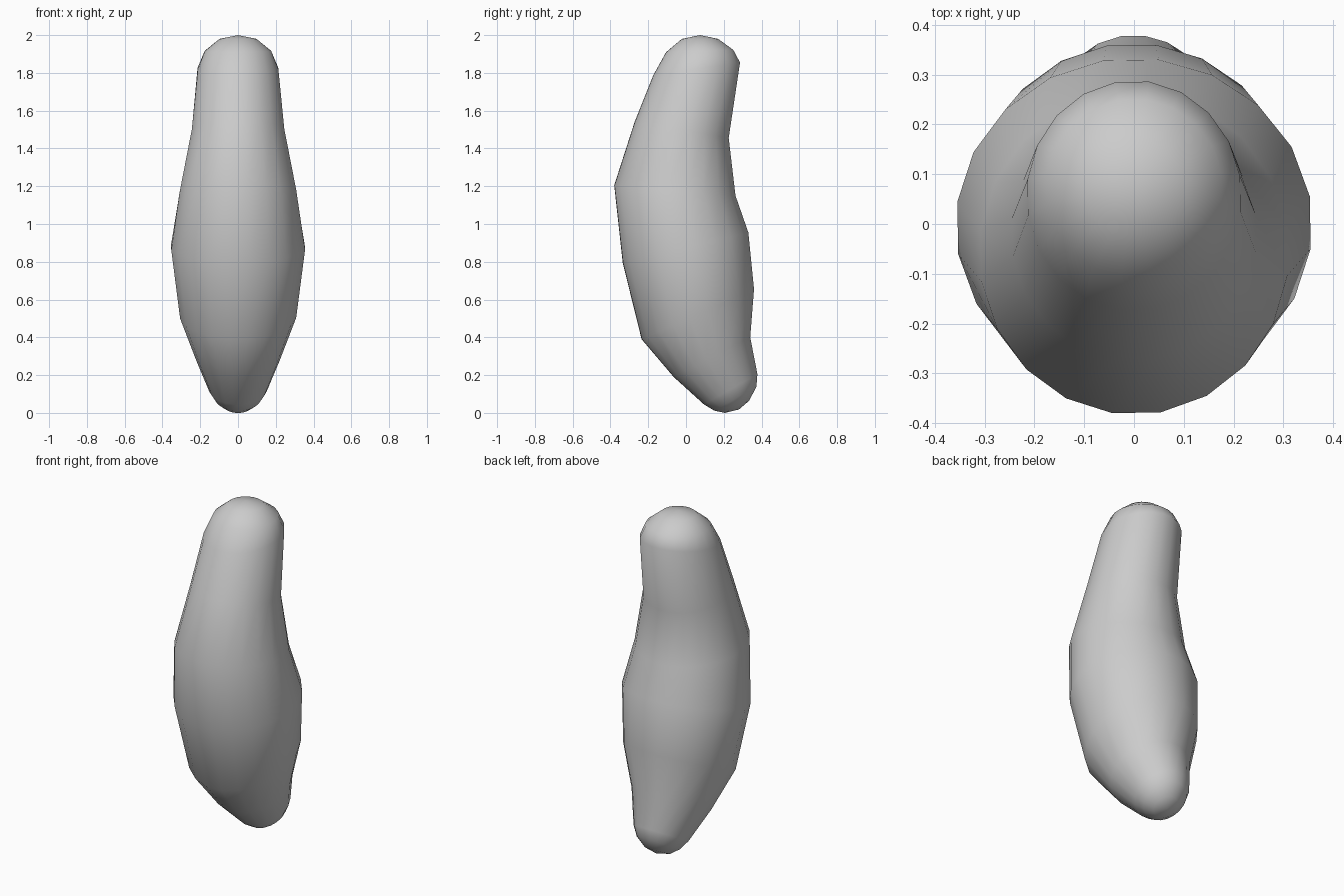
import bpy, bmesh
from math import sin, cos, pi, radians
from mathutils import Vector

if "Cube" in bpy.data.objects:
    bpy.data.objects.remove(bpy.data.objects["Cube"])

SIDES = 20
# Tilted oval sections along the bent body: front (y, z), back (y, z), half width
SECTIONS = [
    ((0.205, 0.000), (0.335, 0.065), 0.070),
    ((0.150, 0.012), (0.373, 0.140), 0.120),
    ((0.095, 0.045), (0.378, 0.205), 0.152),
    ((-0.065, 0.190), (0.340, 0.400), 0.222),
    ((-0.235, 0.390), (0.360, 0.655), 0.308),
    ((-0.335, 0.795), (0.330, 0.955), 0.355),
    ((-0.380, 1.205), (0.262, 1.150), 0.308),
    ((-0.272, 1.540), (0.226, 1.455), 0.245),
    ((-0.172, 1.790), (0.286, 1.855), 0.214),
    ((-0.105, 1.910), (0.250, 1.922), 0.176),
    ((-0.022, 1.980), (0.170, 1.980), 0.098),
]
TIPS = ((0.0, 0.280, 0.018), (0.0, 0.075, 2.0))

bm = bmesh.new()
rings = []
for front, back, half in SECTIONS:
    f, b = Vector((0, *front)), Vector((0, *back))
    mid, arm = (f + b) / 2, (f - b) / 2
    ring = []
    for i in range(SIDES):
        a = 2 * pi * i / SIDES + radians(10)
        p = mid + (arm * cos(a) + Vector((half * sin(a), 0, 0))) * 1.01
        ring.append(bm.verts.new(p))
    rings.append(ring)

# Body wall
for lo, hi in zip(rings, rings[1:]):
    for i in range(SIDES):
        j = (i + 1) % SIDES
        bm.faces.new((lo[i], lo[j], hi[j], hi[i]))

# Rounded end caps
for ring, tip in zip((rings[0], rings[-1]), TIPS):
    t = bm.verts.new(tip)
    for i in range(SIDES):
        bm.faces.new((ring[i], ring[(i + 1) % SIDES], t))

bmesh.ops.recalc_face_normals(bm, faces=bm.faces)
for face in bm.faces:
    face.smooth = True
mesh = bpy.data.meshes.new("curved_body")
bm.to_mesh(mesh)
bm.free()
body = bpy.data.objects.new("curved_body", mesh)
bpy.context.collection.objects.link(body)
